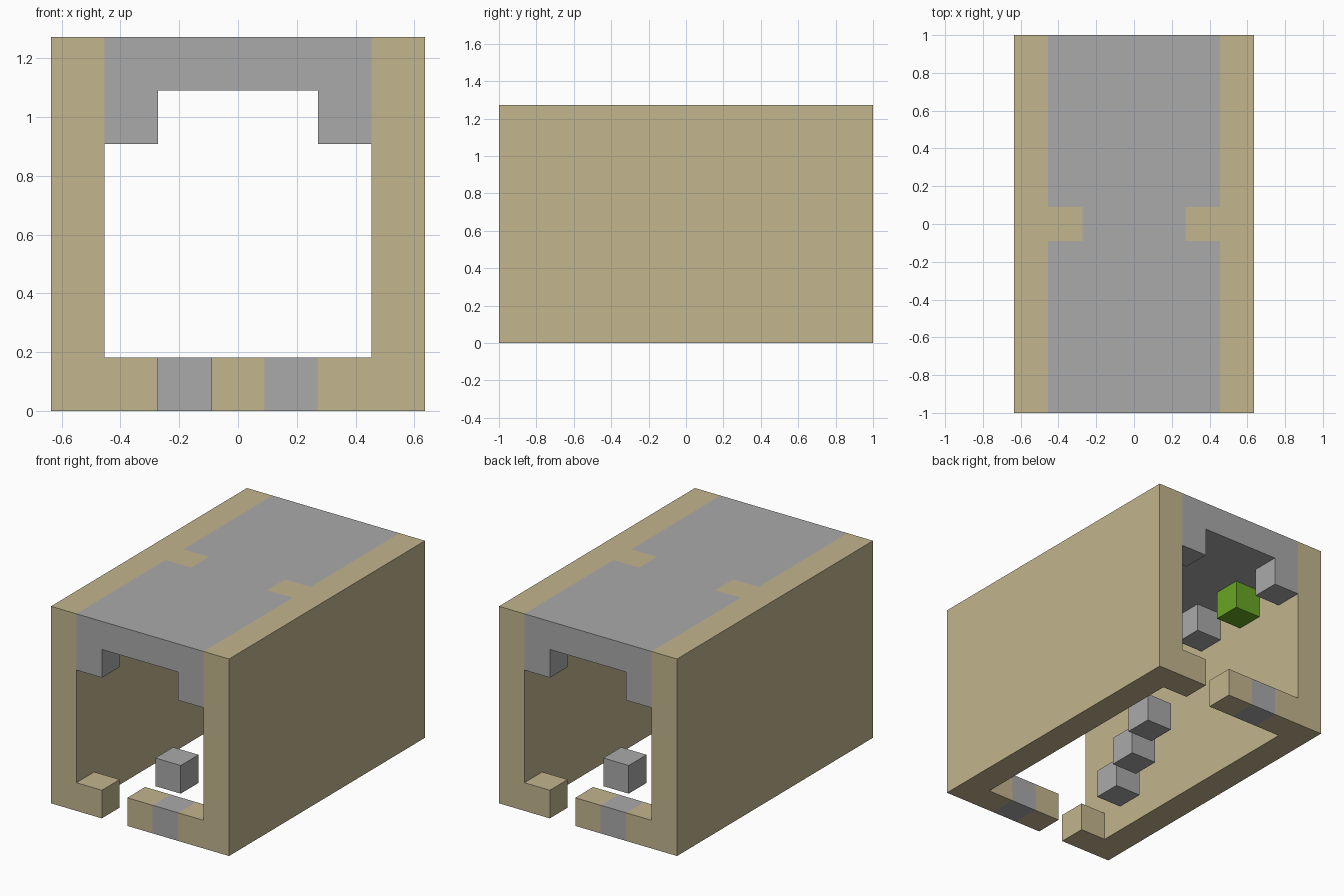
import bpy, bmesh
from mathutils import Vector

default = bpy.data.objects.get("Cube")
if default:
    bpy.data.objects.remove(default)

UNIT = 2 / 11          # edge length of one block


def material(name, rgb):
    mat = bpy.data.materials.new(name)
    mat.use_nodes = True
    colour = (*rgb, 1)
    mat.diffuse_color = colour
    mat.node_tree.nodes["Principled BSDF"].inputs["Base Color"].default_value = colour
    return mat


sand = material("sand", (0.54, 0.46, 0.27))
stone = material("stone grey", (0.40, 0.40, 0.40))
green = material("leaf green", (0.14, 0.38, 0.017))


def box(xs, ys, zs):
    return {(x, y, z) for x in xs for y in ys for z in zs}


SIDES = (-1, 1)
LENGTH = range(-5, 6)
parts = {}

# Long side walls
for side, label in zip(SIDES, ("right", "left")):
    parts[label + "_wall"] = (box([3 * side], LENGTH, range(7)), sand)

# Roof slab with a sand inlay at each side of its middle
inlays = box((-2, 2), [0], [6])
parts["roof_inlays"] = (inlays, sand)
parts["roof"] = (box(range(-2, 3), LENGTH, [6]) - inlays, stone)

# Blocks hanging below the roof edges, with green ones between
parts["roof_corbels"] = (box((-2, 2), (-5, -1, 1, 5), [5]), stone)
parts["green_corbels"] = (box((-2, 2), (-3, 3), [5]), green)

# Sills at both ends, each with one grey block and one gap
for end, label in zip(SIDES, ("front", "back")):
    parts[label + "_sill"] = (box((-2, 0, 2), [5 * end], [0]), sand)
    parts[label + "_sill_inset"] = ({(-end, 5 * end, 0)}, stone)

# Stepping blocks running diagonally across the open floor
parts["stepping_blocks"] = ({(i, 2 * i, 0) for i in (-1, 0, 1)}, stone)

solid = set().union(*(cells for cells, _ in parts.values()))


def build(name, cells, mat):
    """Make only the outward faces of the blocks, merged into large flat faces."""
    bm = bmesh.new()
    for cell in sorted(cells):
        centre = Vector(cell) + Vector((0, 0, 0.5))
        for axis in range(3):
            for sign in SIDES:
                n = Vector((0, 0, 0))
                n[axis] = sign
                if tuple(int(c) for c in Vector(cell) + n) in solid:
                    continue
                u = Vector((n.y, n.z, n.x))
                v = n.cross(u)
                ring = (-u - v, u - v, u + v, v - u)
                bm.faces.new([bm.verts.new((centre + (n + r) / 2) * UNIT) for r in ring])
    bmesh.ops.remove_doubles(bm, verts=bm.verts, dist=UNIT / 100)
    bmesh.ops.dissolve_limit(bm, angle_limit=0.01, verts=bm.verts, edges=bm.edges)
    mesh = bpy.data.meshes.new(name)
    bm.to_mesh(mesh)
    bm.free()
    mesh.materials.append(mat)
    bpy.context.scene.collection.objects.link(bpy.data.objects.new(name, mesh))


for name, (cells, mat) in parts.items():
    build(name, cells, mat)
